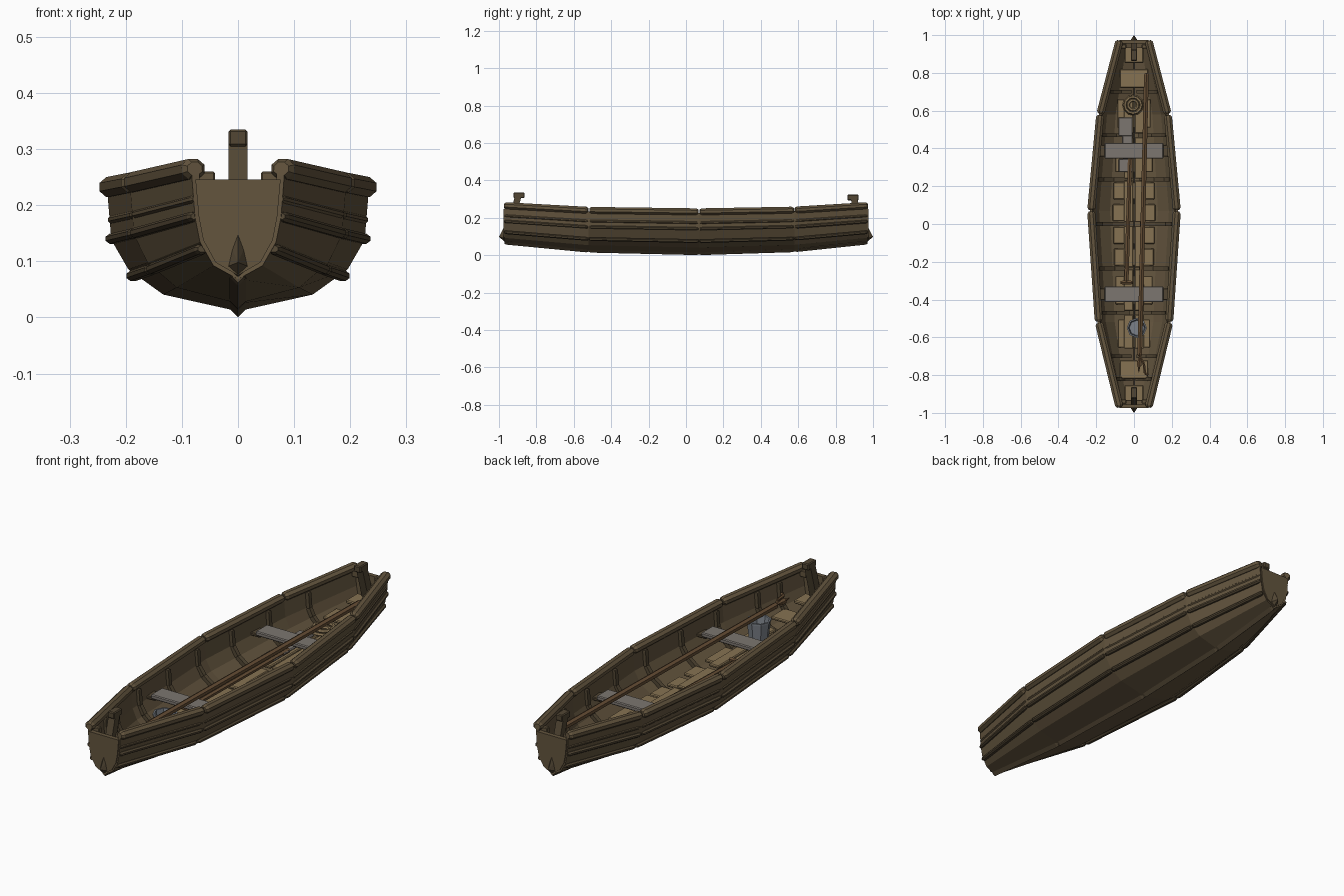
import bpy, bmesh, math
from mathutils import Vector as V

if "Cube" in bpy.data.objects:
    bpy.data.objects.remove(bpy.data.objects["Cube"])

def mat(name, c):
    m = bpy.data.materials.new(name)
    m.diffuse_color = (*c, 1)
    m.use_nodes = True
    m.node_tree.nodes["Principled BSDF"].inputs["Base Color"].default_value = m.diffuse_color
    return m

DARK = mat("dark_wood", (.085, .062, .034))
WOOD = mat("hull_wood", (.125, .09, .048))
PALE = mat("floor_wood", (.24, .17, .085))
POLE = mat("pole_wood", (.13, .075, .035))
GREY = mat("weathered_wood", (.2, .18, .16))
METAL = mat("metal", (.2, .22, .25))

# Half cross-sections and stations (y, width blend, height blend)
MID = [(0, .018), (.13, .047), (.19, .09), (.219, .14), (.226, .225)]
END = [(0, .075), (.04, .098), (.062, .138), (.070, .18), (.076, .258)]
ST = [(-.97, 1, 1), (-.52, .27, .24), (.07, 0, 0), (.58, .32, .28), (.97, 1, 1)]
YS = [s[0] for s in ST]

def hull_point(y, k, dx=0, dz=0):
    i = max(j for j in range(4) if YS[j] <= y or j == 0)
    t = (y - YS[i]) / (YS[i + 1] - YS[i])
    tx, tz = (ST[i][n] * (1 - t) + ST[i + 1][n] * t for n in (1, 2))
    j = min(int(k), 3)
    f = k - j
    m = [MID[j][n] * (1 - f) + MID[j + 1][n] * f for n in (0, 1)]
    e = [END[j][n] * (1 - f) + END[j + 1][n] * f for n in (0, 1)]
    return V((m[0] * (1 - tx) + e[0] * tx + dx, y, m[1] * (1 - tz) + e[1] * tz + dz))

def obj(name, bm, m, mirror=False):
    bmesh.ops.recalc_face_normals(bm, faces=bm.faces[:])
    me = bpy.data.meshes.new(name)
    bm.to_mesh(me)
    bm.free()
    o = bpy.data.objects.new(name, me)
    bpy.context.collection.objects.link(o)
    me.materials.append(m)
    if mirror:
        o.modifiers.new("mirror", 'MIRROR')
    return o

def beam(bm, a, b, w, h, n=8, taper=.012, s=.65, ref=V((0, 0, 1))):
    """n-sided beam from a to b with chamfered ends"""
    a, b = V(a), V(b)
    d = (b - a).normalized()
    side = d.cross(ref).normalized()
    up = side.cross(d)
    r = 1 / math.cos(math.pi / n)
    rings = []
    for p, q in ((a, s), (a + d * taper, 1), (b - d * taper, 1), (b, s)):
        ang = [(i + .5) * 2 * math.pi / n for i in range(n)]
        rings.append([bm.verts.new(p + side * math.cos(t) * w / 2 * r * q + up * math.sin(t) * h / 2 * r * q) for t in ang])
    for u, v in zip(rings, rings[1:]):
        for i in range(n):
            bm.faces.new((u[i], u[(i + 1) % n], v[(i + 1) % n], v[i]))
    bm.faces.new(rings[0])
    bm.faces.new(rings[-1])

def box(bm, c, size, bev=.004):
    g = bmesh.ops.create_cube(bm, size=1)['verts']
    for v in g:
        v.co = V(c) + V([v.co[i] * size[i] for i in range(3)])
    es = list({e for v in g for e in v.link_edges})
    bmesh.ops.bevel(bm, geom=es, offset=bev, segments=1, affect='EDGES')

# Hull shell
bm = bmesh.new()
rows = []
for y in YS:
    half = [hull_point(y, k) for k in range(5)]
    pts = [V((-p.x, p.y, p.z)) for p in half[:0:-1]] + half
    rows.append([bm.verts.new(p) for p in pts])
for u, v in zip(rows, rows[1:]):
    for i in range(8):
        bm.faces.new((u[i], u[i + 1], v[i + 1], v[i]))
sol = obj("hull", bm, WOOD).modifiers.new("thickness", 'SOLIDIFY')
sol.thickness, sol.offset = .014, 0

# Gunwales and rubbing strakes, one beam per hull segment
def rail(name, k, w, h, m, dx=0, dz=0):
    bm = bmesh.new()
    for y0, y1 in zip(YS, YS[1:]):
        y1 -= .004 * (y1 < .9)
        y0 += .004 * (y0 > -.9)
        beam(bm, hull_point(y0, k, dx, dz), hull_point(y1, k, dx, dz), w, h)
    obj(name, bm, m, True)

rail("gunwale", 4, .042, .036, WOOD, .001, .007)
rail("lap_strake", 3.4, .016, .014, WOOD, .003)
rail("upper_strake", 3, .024, .018, DARK, .006)
rail("lower_strake", 1.9, .024, .018, DARK, .004, -.012)

# Keel
bm = bmesh.new()
for y0, y1 in zip(YS, YS[1:]):
    beam(bm, hull_point(y0, 0, 0, -.003), hull_point(y1, 0, 0, -.003), .021, .021, 4, .012, .7, V((1, 0, 1)))
obj("keel", bm, DARK)

for s, end in ((-1, "bow"), (1, "stern")):
    # Transom plate
    bm = bmesh.new()
    half = [V((x, s * .955, z)) for x, z in END[:4]] + [V((.076, s * .955, .246))]
    f = bm.faces.new([bm.verts.new(p) for p in [V((-p.x, p.y, p.z)) for p in half[:0:-1]] + half])
    g = bmesh.ops.extrude_face_region(bm, geom=[f])['geom']
    for v in g:
        if isinstance(v, bmesh.types.BMVert):
            v.co.y = s * .975
    # raised corners
    for x in (-.058, .058):
        box(bm, (x, s * .94, .245), (.034, .02, .03), .003)
    obj(end + "_transom", bm, WOOD)
    # Pointed stem knob
    bm = bmesh.new()
    base = [bm.verts.new((x, s * .97, z)) for x, z in ((0, .072), (.02, .09), (.012, .125), (0, .157), (-.012, .125), (-.02, .09))]
    tip = bm.verts.new((0, s, .098))
    for i in range(6):
        bm.faces.new((base[i], base[(i + 1) % 6], tip))
    bm.faces.new(base)
    obj(end + "_stem", bm, DARK)
    # Leaning mooring post with head
    dz = 0 if s < 0 else -.012
    bm = bmesh.new()
    beam(bm, (0, s * .945, .14), (0, s * .897, .315 + dz), .034, .034, 4, .004, .9, V((0, 1, 0)))
    box(bm, (0, s * .893, .32 + dz), (.034, .06, .03))
    obj(end + "_post", bm, DARK)
    # End platforms
    bm = bmesh.new()
    box(bm, (0, s * .895, .15), (.1, .085, .016))
    box(bm, (0, s * .77, .12), (.15, .1, .014))
    obj(end + "_platform", bm, PALE)

# Ribs following the inside of the hull
bm = bmesh.new()
for y in (-.82, -.7, -.47, -.235, 0, .235, .47, .7):
    ks = [.35, 1, 2, 3, 3.85]
    p = [hull_point(y, k, -.012, .010 if k < 2.5 else 0) for k in ks]
    for a, b in zip(p, p[1:]):
        beam(bm, a, b, .018, .02, 4, .003, .9, V((0, 1, 0)))
obj("ribs", bm, DARK, True)

# Floor boards in each bay
def floor(y):
    return .068 + .055 * abs(y)

bm = bmesh.new()
for y in (-.58, -.35, -.175, -.06, .06, .175, .35, .585):
    w = hull_point(y, 1).x
    box(bm, (0, y, floor(y)), (w * 1.75, .09 if abs(y) < .2 else .15, .014))
for a, b in ((-.66, -.48), (-.46, -.24), (-.23, -.01), (.01, .23), (.24, .46), (.48, .66)):
    for x in (-.028, .028):
        y = (a + b) / 2
        box(bm, (x, y, floor(y) + .006), (.05, b - a, .014))
obj("floor_boards", bm, PALE)

# Seats
for name, y in (("front_seat", -.372), ("rear_seat", .388)):
    bm = bmesh.new()
    box(bm, (0, y, .17), (.31, .083, .02))
    obj(name, bm, GREY)
    bm = bmesh.new()
    box(bm, (.163, y, .155), (.05, .06, .014), .003)
    obj(name + "_bracket", bm, DARK, True)

# Paddle lying on the floor
bm = bmesh.new()
box(bm, (-.045, .515, .118), (.075, .1, .01))
box(bm, (-.035, .41, .113), (.055, .13, .01))
box(bm, (-.045, .31, .11), (.072, .07, .01))
obj("paddle_blade", bm, GREY)
bm = bmesh.new()
beam(bm, (-.02, .4, .112), (-.04, -.31, .108), .022, .018, 6)
beam(bm, (-.072, -.31, .108), (-.005, -.31, .108), .02, .02, 6)
obj("paddle_handle", bm, POLE)

# Long boat hook resting on the seats
bm = bmesh.new()
beam(bm, (.066, .8, .2), (.03, -.7, .2), .025, .024, 6)
beam(bm, (.03, -.69, .2), (.025, -.785, .2), .024, .022, 6, .06, .15)
pts = [(.03, -.7, .2), (.052, -.74, .2), (.058, -.79, .2), (.075, -.8, .2)]
for a, b in zip(pts, pts[1:]):
    beam(bm, a, b, .013, .013, 6, .002)
obj("boat_hook", bm, POLE)

# Rope coil
for i, (r, z) in enumerate(((.047, .116), (.043, .131), (.026, .117))):
    bpy.ops.mesh.primitive_torus_add(major_radius=r, minor_radius=.009, major_segments=12,
                                     minor_segments=6, location=(-.005, .63, z))
    o = bpy.context.object
    o.name = "rope_coil_%d" % (i + 1)
    o.data.materials.append(PALE)

# Bucket: outside wall, rim and inner floor
bm = bmesh.new()
prev = None
for r, z in ((.042, .105), (.05, .185), (.053, .186), (.053, .194), (.045, .194), (.04, .15)):
    ring = [bm.verts.new((.015 + r * math.cos(i * math.pi / 4), -.55 + r * math.sin(i * math.pi / 4), z)) for i in range(8)]
    if prev:
        for i in range(8):
            bm.faces.new((prev[i], prev[(i + 1) % 8], ring[(i + 1) % 8], ring[i]))
    else:
        bm.faces.new(ring)
    prev = ring
bm.faces.new(prev)
obj("bucket", bm, METAL)
